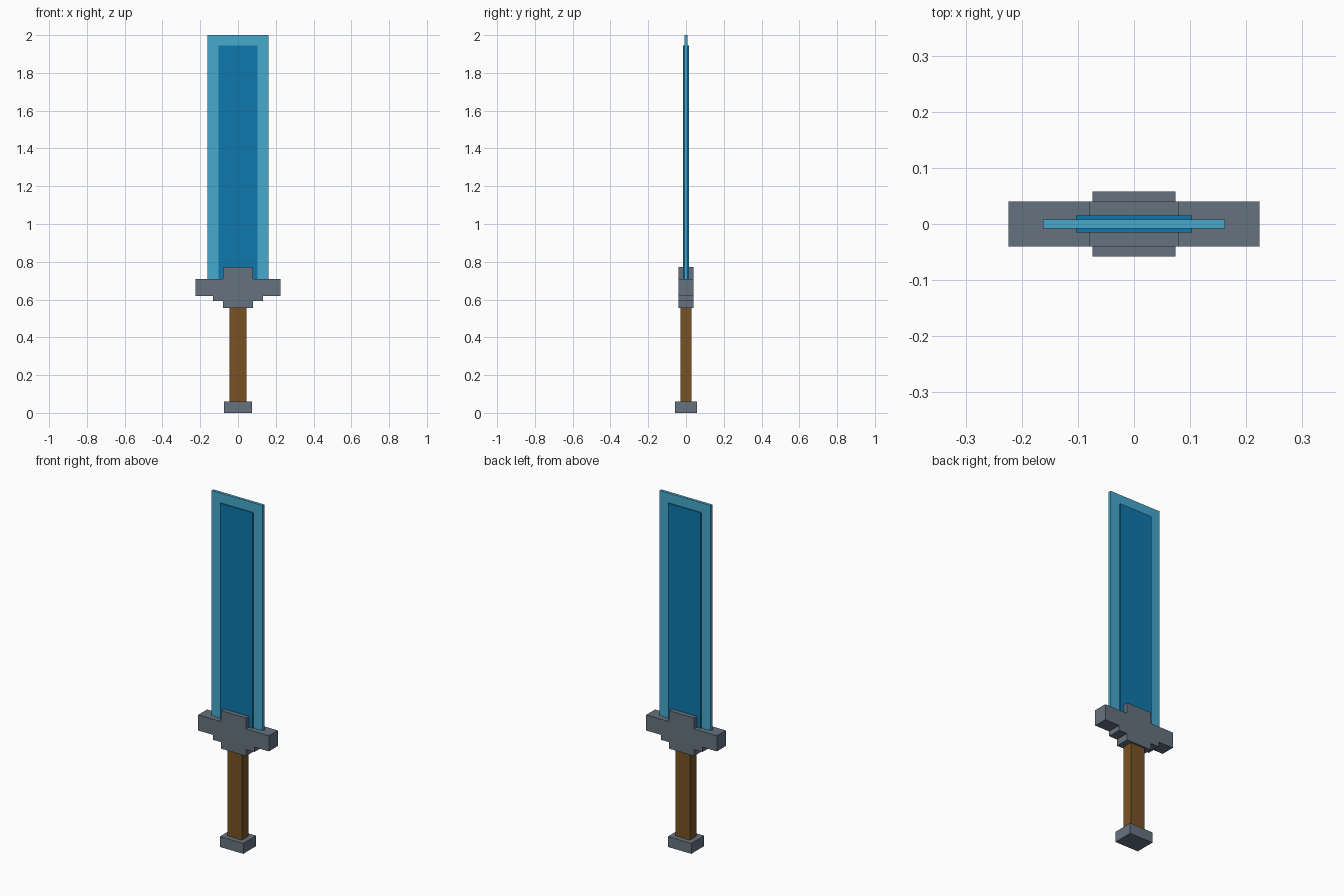
import bpy
import bmesh

cube = bpy.data.objects.get("Cube")
if cube:
    bpy.data.objects.remove(cube, do_unlink=True)


def make_material(name, rgb):
    mat = bpy.data.materials.new(name)
    mat.use_nodes = True
    color = (*rgb, 1.0)
    mat.diffuse_color = color
    mat.node_tree.nodes["Principled BSDF"].inputs["Base Color"].default_value = color
    return mat


steel = make_material("slate grey", (0.133, 0.171, 0.216))
edge_blue = make_material("light blue", (0.061, 0.392, 0.61))
core_blue = make_material("deep blue", (0.004, 0.191, 0.413))
wood = make_material("brown wood", (0.188, 0.084, 0.018))


def box(name, half_x, half_y, bottom, top, mat):
    """Centred box spanning bottom to top in height."""
    mesh = bpy.data.meshes.new(name)
    bm = bmesh.new()
    bmesh.ops.create_cube(bm, size=2)
    for v in bm.verts:
        v.co.x *= half_x
        v.co.y *= half_y
        v.co.z = top if v.co.z > 0 else bottom
    bm.to_mesh(mesh)
    bm.free()
    mesh.materials.append(mat)
    obj = bpy.data.objects.new(name, mesh)
    bpy.context.collection.objects.link(obj)
    return obj


def stepped_guard(name, steps, half_y, mat):
    """Extruded symmetric outline from (half width, height) points."""
    outline = steps + [(-x, z) for x, z in reversed(steps)]
    mesh = bpy.data.meshes.new(name)
    bm = bmesh.new()
    face = bm.faces.new([bm.verts.new((x, -half_y, z)) for x, z in outline])
    extruded = bmesh.ops.extrude_face_region(bm, geom=[face])["geom"]
    verts = [g for g in extruded if isinstance(g, bmesh.types.BMVert)]
    bmesh.ops.translate(bm, verts=verts, vec=(0, 2 * half_y, 0))
    bmesh.ops.recalc_face_normals(bm, faces=bm.faces)
    bm.to_mesh(mesh)
    bm.free()
    mesh.materials.append(mat)
    obj = bpy.data.objects.new(name, mesh)
    bpy.context.collection.objects.link(obj)
    return obj


# Handle
box("pommel", 0.074, 0.058, 0.0, 0.06, steel)
box("grip", 0.045, 0.03, 0.05, 0.57, wood)

# Cross guard with stepped underside and raised centre
stepped_guard("guard", [(0.079, 0.555), (0.079, 0.592), (0.132, 0.592),
                        (0.132, 0.62), (0.224, 0.62), (0.224, 0.71),
                        (0.079, 0.71), (0.079, 0.773)], 0.04, steel)

# Blade: thin outer plate and thicker inner core
box("blade_edge", 0.162, 0.008, 0.66, 2.0, edge_blue)
box("blade_core", 0.103, 0.015, 0.66, 1.945, core_blue)
